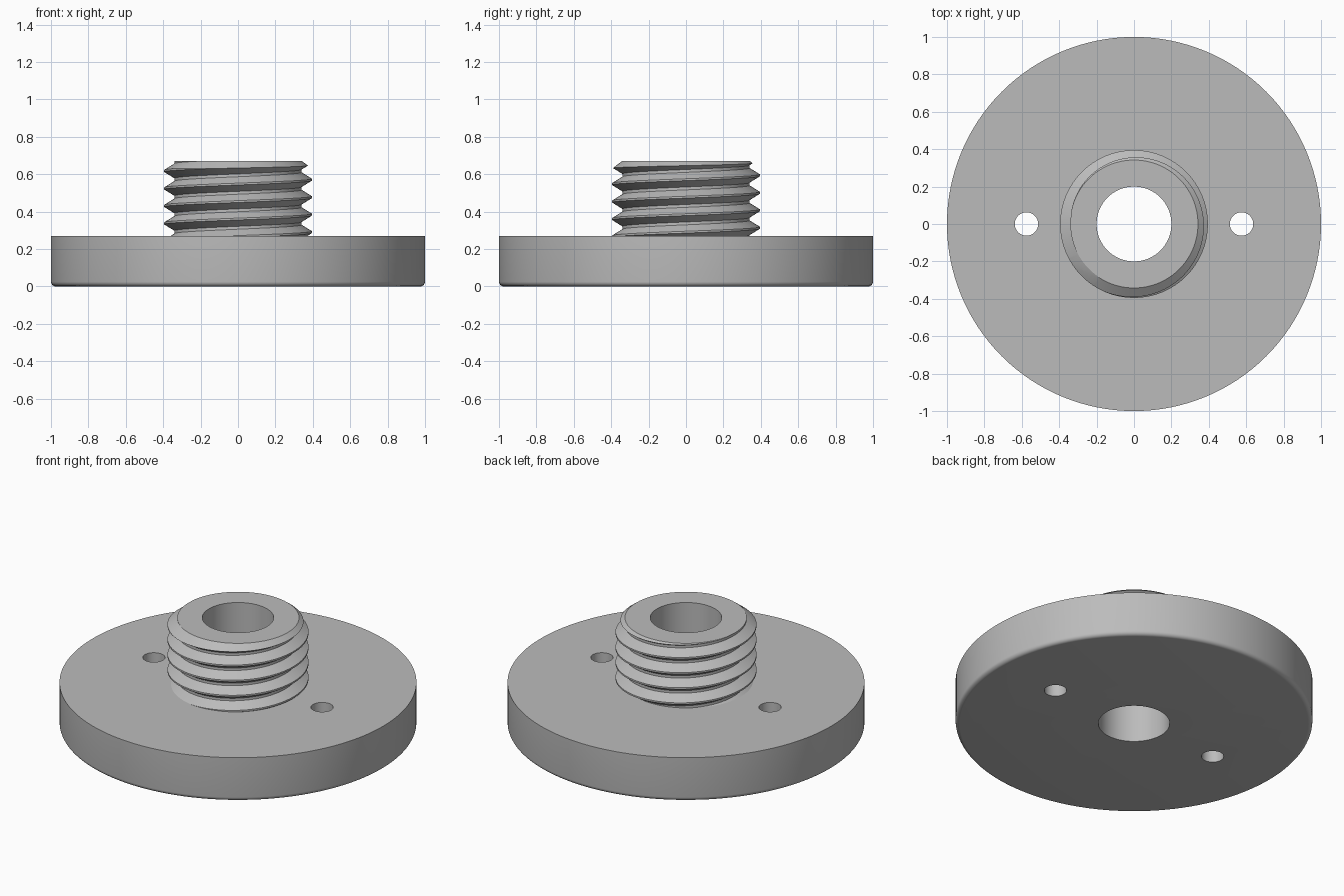
import bpy, bmesh, math

if "Cube" in bpy.data.objects:
    bpy.data.objects.remove(bpy.data.objects["Cube"], do_unlink=True)

SEGMENTS = 128
PITCH = 0.0935
ROOT, CREST = 0.34, 0.395
FIRST_CREST = 0.29          # crest height on the +x side
TOP, FLANGE_TOP = 0.67, 0.27

steel = bpy.data.materials.new("grey_steel")
steel.use_nodes = True
colour = (0.5, 0.5, 0.5, 1)
steel.diffuse_color = colour
steel.node_tree.nodes["Principled BSDF"].inputs["Base Color"].default_value = colour


def make_object(name, bm):
    bmesh.ops.recalc_face_normals(bm, faces=bm.faces)
    mesh = bpy.data.meshes.new(name)
    bm.to_mesh(mesh)
    bm.free()
    mesh.materials.append(steel)
    obj = bpy.data.objects.new(name, mesh)
    bpy.context.collection.objects.link(obj)
    return obj


def lathe(name, profile, segments=SEGMENTS, x=0):
    """Solid of revolution from (radius, z) points, capped at both ends."""
    bm = bmesh.new()
    rings = [[bm.verts.new((x + r * math.cos(a), r * math.sin(a), z))
              for a in (math.tau * i / segments for i in range(segments))]
             for r, z in profile]
    for low, high in zip(rings, rings[1:]):
        for i in range(segments):
            j = (i + 1) % segments
            bm.faces.new((low[i], low[j], high[j], high[i]))
    bm.faces.new(rings[0])
    bm.faces.new(rings[-1])
    return make_object(name, bm)


def combine(target, tool, operation):
    """Apply a boolean and discard the helper."""
    tool.hide_render = True
    mod = target.modifiers.new(operation.lower(), "BOOLEAN")
    mod.operation, mod.solver, mod.object = operation, "EXACT", tool
    bpy.context.view_layer.objects.active = target
    bpy.ops.object.modifier_apply(modifier=mod.name)
    bpy.data.objects.remove(tool, do_unlink=True)


def threaded_rod(name):
    """Right-hand helical skin: each turn joins the next one a pitch higher."""
    tooth = [(-0.005, CREST), (0.005, CREST), (0.039, ROOT), (0.0545, ROOT)]
    rows = [(FIRST_CREST + turn * PITCH + dz, r)
            for turn in range(-3, 7) for dz, r in tooth]
    bm = bmesh.new()
    columns = []
    for i in range(SEGMENTS):
        a = math.tau * i / SEGMENTS
        rise = PITCH * i / SEGMENTS
        columns.append([bm.verts.new((r * math.cos(a), r * math.sin(a), z + rise))
                        for z, r in rows])
    for i in range(SEGMENTS):
        here = columns[i]
        last = i == SEGMENTS - 1
        there = columns[0][len(tooth):] if last else columns[i + 1]
        for j in range(len(there) - 1):
            bm.faces.new((here[j], there[j], there[j + 1], here[j + 1]))
    # Trim the ragged ends flat and close them
    for z, side in ((0.2, -1), (0.72, 1)):
        bmesh.ops.bisect_plane(bm, geom=bm.verts[:] + bm.edges[:] + bm.faces[:],
                               plane_co=(0, 0, z), plane_no=(0, 0, side),
                               clear_outer=True)
    bmesh.ops.holes_fill(bm, edges=[e for e in bm.edges if e.is_boundary], sides=0)
    return make_object(name, bm)


# Flange disc with a rounded lower rim
fillet = 0.025
rim = [(1 - fillet + fillet * math.sin(a), fillet - fillet * math.cos(a))
       for a in (math.pi / 2 * i / 6 for i in range(7))]
body = lathe("threaded_flange", rim + [(1, FLANGE_TOP)])

# Threaded boss, with its tip chamfered and cut flat
boss = threaded_rod("threaded_boss")
tip = lathe("tip_envelope", [(0.45, 0.21), (0.45, 0.587), (0.342, TOP)])
combine(boss, tip, "INTERSECT")
combine(body, boss, "UNION")

# Centre bore and two pin holes
combine(body, lathe("bore_cutter", [(0.2, -0.1), (0.2, 0.8)], 96), "DIFFERENCE")
for x in (-0.575, 0.575):
    combine(body, lathe("pin_cutter", [(0.0625, -0.1), (0.0625, 0.4)], 48, x), "DIFFERENCE")

# Smooth curved walls, crisp edges
bpy.ops.object.select_all(action="DESELECT")
body.select_set(True)
bpy.context.view_layer.objects.active = body
bpy.ops.object.shade_smooth_by_angle(angle=math.radians(30))
